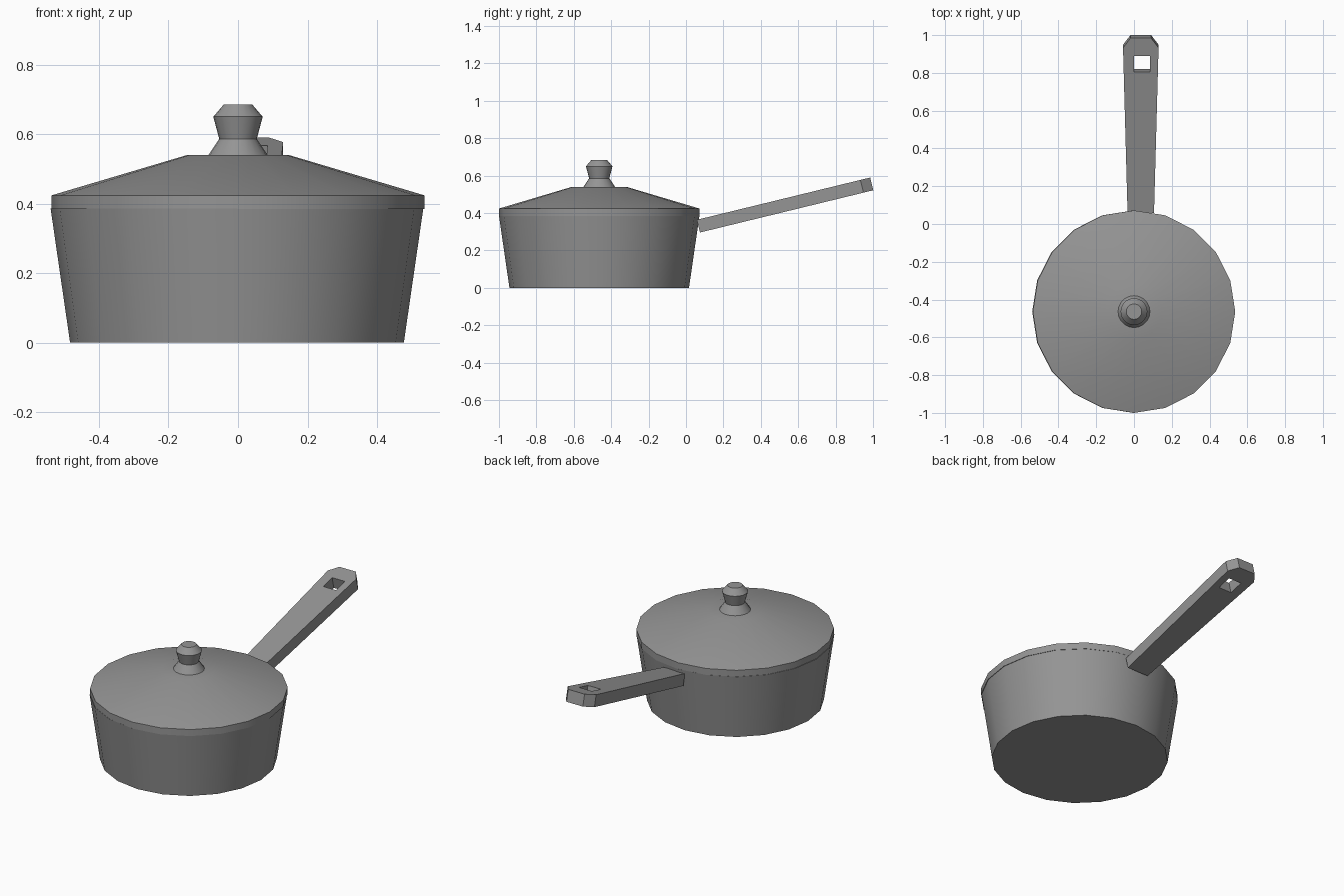
import bpy, bmesh, math
from mathutils import Matrix

cube = bpy.data.objects.get("Cube")
if cube:
    bpy.data.objects.remove(cube)

SIDES = 20
CENTRE_Y = -0.464

metal = bpy.data.materials.new("grey metal")
metal.use_nodes = True
GREY = (0.3, 0.3, 0.3, 1)
metal.diffuse_color = GREY
metal.node_tree.nodes["Principled BSDF"].inputs["Base Color"].default_value = GREY


def finish(obj, angle):
    obj.data.materials.append(metal)
    bpy.ops.object.select_all(action="DESELECT")
    obj.select_set(True)
    bpy.context.view_layer.objects.active = obj
    bpy.ops.object.shade_smooth_by_angle(angle=math.radians(angle))


def lathe(name, profile, x=0.0):
    """Spin a closed (radius, height) profile around the pan's upright axis."""
    bm = bmesh.new()
    verts = [bm.verts.new((r, 0, z)) for r, z in profile]
    edges = [bm.edges.new(pair) for pair in zip(verts, verts[1:])]
    bmesh.ops.spin(bm, geom=verts + edges, cent=(0, 0, 0), axis=(0, 0, 1),
                   angle=math.tau, steps=SIDES)
    bmesh.ops.remove_doubles(bm, verts=bm.verts, dist=0.0005)
    bmesh.ops.recalc_face_normals(bm, faces=bm.faces)
    mesh = bpy.data.meshes.new(name)
    bm.to_mesh(mesh)
    bm.free()
    obj = bpy.data.objects.new(name, mesh)
    obj.location = (x, CENTRE_Y, 0)
    bpy.context.collection.objects.link(obj)
    finish(obj, 25)
    return obj


# Tapered pot with an inner wall
lathe("pot", [(0, 0), (0.48, 0), (0.536, 0.386), (0.515, 0.386),
              (0.46, 0.02), (0, 0.02)], x=-0.003)

# Lid with an upright rim, sloping cone and flat centre
lathe("lid", [(0, 0.385), (0.536, 0.385), (0.536, 0.424), (0.146, 0.54), (0, 0.54)])

# Knob: flared foot, narrow neck and faceted grip
lathe("lid_knob", [(0, 0.538), (0.086, 0.538), (0.054, 0.586), (0.071, 0.65),
                   (0.041, 0.685), (0, 0.685)])

# Handle: tapered flat bar with clipped corners and a hanging hole
THICK = 0.07
TILT = math.radians(13.7)
half_outline = [(0.07, 0), (0.094, 0.9), (0.054, 0.954)]
outline = half_outline + [(-x, t) for x, t in reversed(half_outline)]
hole = [(-0.036, 0.769), (-0.036, 0.856), (0.049, 0.856), (0.049, 0.769)]

curve = bpy.data.curves.new("handle", "CURVE")
curve.dimensions = "2D"
curve.fill_mode = "BOTH"
curve.extrude = THICK / 2
for loop in (outline, hole):
    spline = curve.splines.new("POLY")
    spline.points.add(len(loop) - 1)
    for point, (x, t) in zip(spline.points, loop):
        point.co = (x, t, 0, 1)
    spline.use_cyclic_u = True
handle = bpy.data.objects.new("handle", curve)
bpy.context.collection.objects.link(handle)
handle.matrix_world = (Matrix.Translation((0.036, 0.058, 0.364))
                       @ Matrix.Rotation(TILT, 4, "X")
                       @ Matrix.Translation((0, 0, -THICK / 2)))
bpy.ops.object.select_all(action="DESELECT")
handle.select_set(True)
bpy.context.view_layer.objects.active = handle
bpy.ops.object.convert(target="MESH")
handle = bpy.context.view_layer.objects.active

# Weld the bar's caps to its sides
bm = bmesh.new()
bm.from_mesh(handle.data)
bmesh.ops.remove_doubles(bm, verts=bm.verts, dist=0.0005)
bmesh.ops.recalc_face_normals(bm, faces=bm.faces)
bm.to_mesh(handle.data)
bm.free()
finish(handle, 10)
